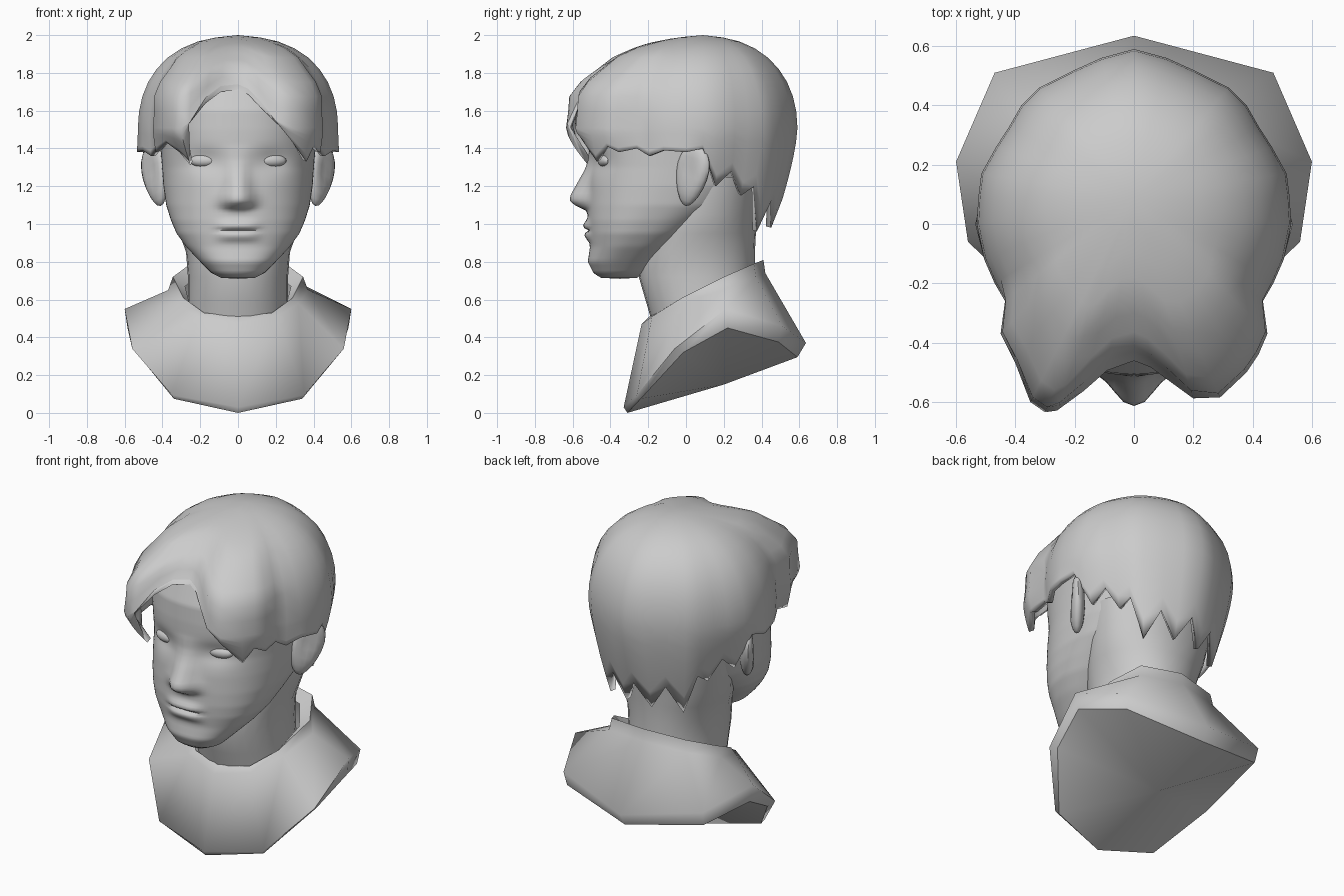
import bpy, bmesh, math
from mathutils import Vector, Matrix

if "Cube" in bpy.data.objects:
    bpy.data.objects.remove(bpy.data.objects["Cube"])

clay = bpy.data.materials.new("clay_grey")
clay.diffuse_color = (0.6, 0.6, 0.6, 1)
clay.use_nodes = True
clay.node_tree.nodes["Principled BSDF"].inputs["Base Color"].default_value = clay.diffuse_color


def finish(name, bm, angle=45):
    bmesh.ops.recalc_face_normals(bm, faces=bm.faces)
    me = bpy.data.meshes.new(name)
    bm.to_mesh(me)
    bm.free()
    ob = bpy.data.objects.new(name, me)
    bpy.context.collection.objects.link(ob)
    me.materials.append(clay)
    bpy.ops.object.select_all(action='DESELECT')
    ob.select_set(True)
    bpy.context.view_layer.objects.active = ob
    bpy.ops.object.shade_smooth_by_angle(angle=math.radians(angle))
    return ob


def loft(name, rings, start=None, end=None, angle=45, sharp_row=None):
    """Skin closed rings; start / end are optional centre points for caps."""
    bm = bmesh.new()
    rows = [[bm.verts.new(p) for p in r] for r in rings]
    n = len(rows[0])
    for a, b in zip(rows, rows[1:]):
        for i in range(n):
            bm.faces.new((a[i], a[(i + 1) % n], b[(i + 1) % n], b[i]))
    for row, c in ((rows[0], start), (rows[-1], end)):
        if c:
            v = bm.verts.new(c)
            for i in range(n):
                bm.faces.new((row[i], row[(i + 1) % n], v))
    keep = set(rows[sharp_row]) if sharp_row is not None else set()
    edges = [e for e in bm.edges if keep.issuperset(e.verts)]
    if edges:
        bmesh.ops.split_edges(bm, edges=edges)
    return finish(name, bm, angle)


def mirror_ring(half):
    return half + [(-x, y, z) for x, y, z in half[-2:0:-1]]


def blend(table, z):
    """Interpolate table rows keyed by ascending height."""
    if z <= table[0][0]:
        return table[0][1:]
    for a, b in zip(table, table[1:]):
        if z <= b[0] + 1e-6:
            t = (z - a[0]) / (b[0] - a[0])
            return [p + (q - p) * t for p, q in zip(a[1:], b[1:])]
    return table[-1][1:]


def oval(z, w, yf, yb, n=40, e=2.3):
    mid, r = (yf + yb) / 2, (yb - yf) / 2
    out = []
    for i in range(n):
        a = math.tau * i / n
        s, c = math.sin(a), -math.cos(a)
        out.append((w * math.copysign(abs(s) ** (2 / e), s),
                    mid + r * math.copysign(abs(c) ** (2 / e), c), z))
    return out


def blob(name, loc, size, rot=(0, 0, 0), shape=None):
    bm = bmesh.new()
    bmesh.ops.create_uvsphere(bm, u_segments=16, v_segments=10, radius=1)
    if shape:
        for v in bm.verts:
            v.co = shape(v.co.copy())
    m = Matrix.Translation(loc)
    for ang, ax in zip(rot, 'XYZ'):
        m = m @ Matrix.Rotation(ang, 4, ax)
    bm.transform(m @ Matrix.Diagonal((*size, 1)))
    return finish(name, bm)


# Garment shell: bevelled hem, shoulders and collar, then its saddle-shaped underside
hem_low = [(0, -.31, 0), (.34, -.24, .075), (.54, -.015, .32), (.585, .22, .45), (.46, .49, .375), (0, .59, .295)]
hem_top = [(0, -.33, .03), (.35, -.26, .095), (.56, -.06, .34), (.60, .21, .55), (.47, .51, .46), (0, .635, .37)]
base = [(0, -.235, .47), (.21, -.18, .51), (.32, -.02, .58), (.37, .19, .65), (.26, .37, .72), (0, .42, .74)]
rim = [(0, -.195, .51), (.18, -.15, .53), (.29, -.02, .61), (.345, .2, .72), (.25, .36, .79), (0, .41, .81)]
inner = [(0, -.16, .48), (.15, -.12, .50), (.255, -.01, .57), (.28, .19, .67), (.2, .31, .74), (0, .36, .76)]
loft("garment", [mirror_ring(r) for r in (hem_low, hem_top, base, rim, inner)], start=(0, .2, .15),
     angle=62, sharp_row=0)

# Neck
neck = [(.48, .27, -.18, .37), (.6, .265, -.215, .37), (.72, .265, -.25, .365), (.85, .275, -.25, .365),
        (.95, .31, -.22, .37), (1.05, .34, -.17, .38), (1.25, .37, -.1, .4)]
loft("neck", [oval(*r, n=28, e=2.1) for r in neck])

# Head: rows are height, half width, front, back
head = [(.715, .09, -.45, -.26), (.74, .14, -.49, -.22), (.80, .20, -.52, -.15), (.88, .275, -.508, -.05),
        (.95, .325, -.515, .05), (1.02, .355, -.52, .15), (1.1, .38, -.52, .28), (1.2, .395, -.515, .38),
        (1.3, .402, -.505, .43), (1.4, .41, -.51, .47), (1.5, .42, -.51, .49), (1.6, .42, -.505, .49),
        (1.72, .39, -.46, .46), (1.82, .32, -.35, .37), (1.9, .18, -.2, .2)]
# Nose rows: height, depth, half width
nose = [(1.05, 0, .06), (1.075, .012, .06), (1.09, .055, .075), (1.12, .095, .08), (1.15, .095, .078),
        (1.2, .07, .065), (1.27, .038, .055), (1.34, .012, .055), (1.42, 0, .06)]
# Lip rows: height, depth
lips = [(.87, 0), (.90, .002), (.935, .024), (.958, .018), (.967, -.006), (.976, .02), (.995, .028), (1.025, .004), (1.05, 0)]
rings = []
for k in range(91):
    z = .715 + k * (1.9 - .715) / 90
    ring = []
    depth, width = blend(nose, z)
    for x, y, _ in oval(z, *blend(head, z), n=96):
        if y < 0:
            d = ((abs(x) - .18) / .10) ** 2 + ((z - 1.335) / .065) ** 2
            y += .026 * math.exp(-d)
            y -= depth * math.exp(-abs(x / width) ** 2.4)
            y -= blend(lips, z)[0] * math.exp(-abs(x / .105) ** 4)
        ring.append((x, y, z))
    rings.append(ring)
loft("head", rings, start=(0, -.35, .71), end=(0, 0, 1.92), angle=60)


# Eyes and ears
def ear_shape(c):
    d = math.exp(-((c.y + .1) ** 2 + (c.z - .2) ** 2) * 4)
    wide = 1 + .3 * c.z
    return Vector((c.x - (.5 * d if c.x > 0 else 0), c.y * wide, c.z))


for s, name in ((1, "right"), (-1, "left")):
    blob(name + "_eye", (s * .185, -.433, 1.335), (.074, .031, .033), (0, 0, s * .25))
    ear = blob(name + "_ear", (.438, .03, 1.255), (.045, .098, .165), (-.2, .17, -.6), ear_shape)
    if s < 0:
        ear.data.transform(Matrix.Scale(-1, 4, (1, 0, 0)))
        ear.data.flip_normals()

# Hair: columns of outline x, y, lower edge height and inward taper at the edge
fringe_r = [(0, -.52, 1.74, 1), (.06, -.53, 1.715, 1), (.12, -.55, 1.65, 1), (.20, -.59, 1.545, .98),
            (.29, -.585, 1.45, .96), (.38, -.50, 1.33, .96), (.42, -.44, 1.41, .96)]
fringe_l = [(.10, -.555, 1.73, 1), (.18, -.60, 1.67, 1), (.26, -.63, 1.53, .97), (.30, -.635, 1.31, .87),
            (.35, -.60, 1.38, .91), (.40, -.47, 1.43, .95)]
side = [(.45, -.37, 1.38, .97), (.435, -.26, 1.40, 1), (.47, -.2, 1.36, .98), (.505, -.12, 1.39, 1),
        (.53, .0, 1.38, 1.01), (.525, .09, 1.40, .97), (.515, .17, 1.20, .84), (.465, .26, 1.28, .88),
        (.42, .33, 1.15, .82), (.38, .40, 1.2, .87), (.32, .46, .96, .76), (.21, .515, 1.13, .85),
        (.11, .56, .98, .76)]
cols = fringe_r + side + [(0, .59, 1.13, .84)] + [(-x, y, z, k) for x, y, z, k in side[::-1] + fringe_l[::-1]]
WIDE, CY, TOP = 1.5, .03, 1.995
rings = []
for j in range(1, 15):
    t = j / 14
    ring = []
    for x, y, zb, k in cols:
        # even steps round the crown, then down to the edge
        zc = max(zb, WIDE)
        z = zc + (TOP - zc) * math.cos(min(1, t / .65) * math.pi / 2)
        r = (1 - min(1, (z - WIDE) / (TOP - WIDE)) ** 2.2) ** (1 / 2.2)
        if t > .65 and zb < WIDE:
            u = (t - .65) / .35
            z = WIDE + (zb - WIDE) * u
            r = 1 + (k - 1) * u ** 1.4
        # crown is round; the outline takes over further down
        full = math.hypot(x, y - CY)
        q = min(1, r) ** 1.3
        r *= (.56 + (full - .56) * q) / full
        # layered steps across the front
        if y < -.2 and .2 < t < .55:
            r *= 1.06 if t < .3 else 1.02 if t < .4 else 1.04
        ring.append((x * r, CY + .06 * max(0, 1 - r) + (y - CY) * r, z))
    rings.append(ring)
hair = loft("hair", rings, start=(0, .09, TOP + .005), angle=55)
shell = hair.modifiers.new("thickness", 'SOLIDIFY')
shell.thickness, shell.offset = .03, -1
